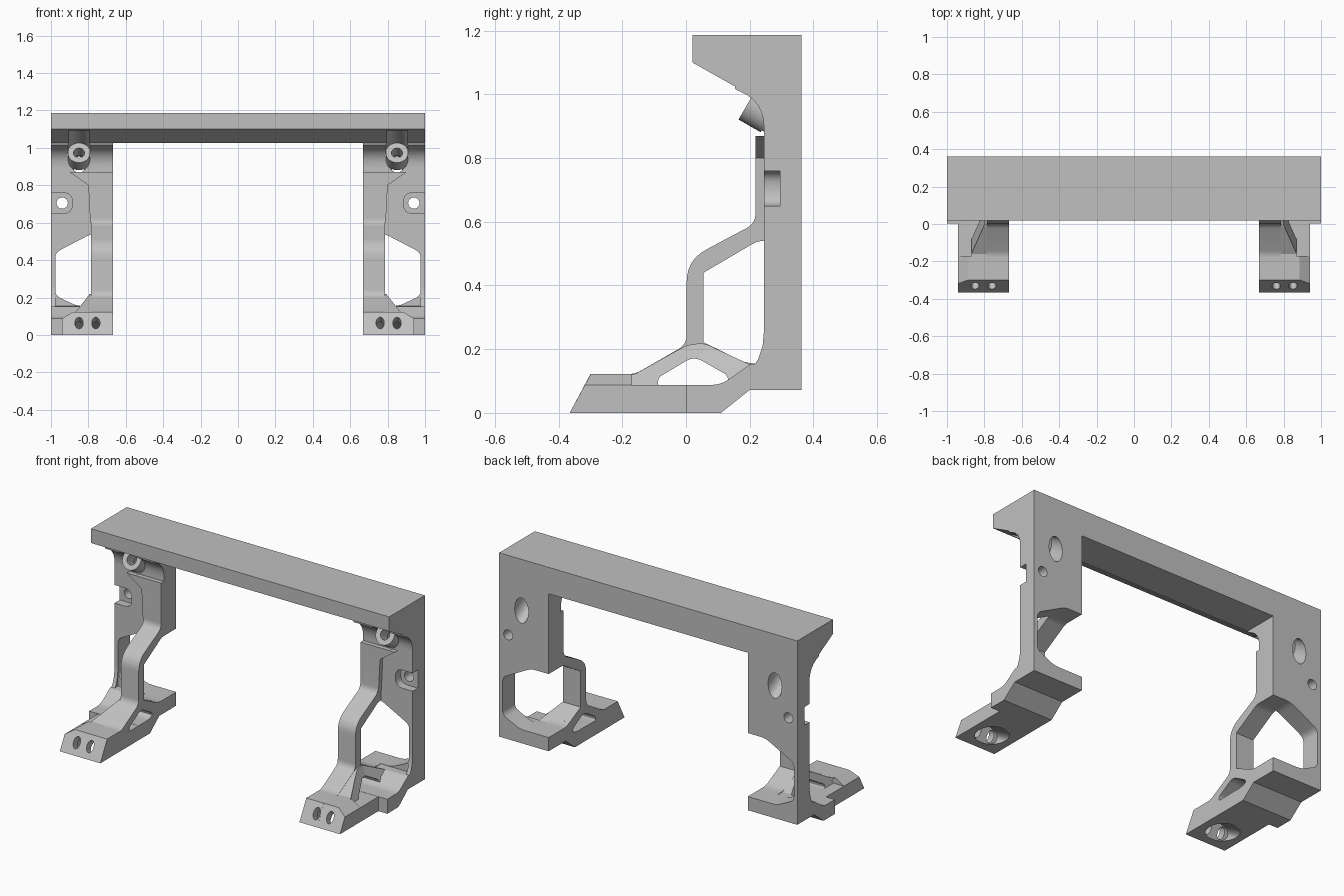
import bpy, bmesh, math
from mathutils import Vector, Matrix

if "Cube" in bpy.data.objects:
    bpy.data.objects.remove(bpy.data.objects["Cube"], do_unlink=True)

grey = bpy.data.materials.new("plain_grey")
grey.use_nodes = True
grey.diffuse_color = (0.53, 0.53, 0.53, 1)
grey.node_tree.nodes["Principled BSDF"].inputs["Base Color"].default_value = grey.diffuse_color


def rounded(points, steps=6):
    """Corners given as (a, b, radius-length) become smooth curves."""
    out, n = [], len(points)
    for i, p in enumerate(points):
        c = Vector(p[:2])
        if len(p) == 2:
            out.append(c)
            continue
        a = c + (Vector(points[i - 1][:2]) - c).normalized() * p[2]
        b = c + (Vector(points[(i + 1) % n][:2]) - c).normalized() * p[2]
        for k in range(steps + 1):
            t = k / steps
            out.append(a * (1 - t) ** 2 + c * 2 * t * (1 - t) + b * t * t)
    return out


def finish(bm, name):
    bmesh.ops.recalc_face_normals(bm, faces=bm.faces)
    mesh = bpy.data.meshes.new(name)
    bm.to_mesh(mesh)
    bm.free()
    mesh.materials.append(grey)
    ob = bpy.data.objects.new(name, mesh)
    bpy.context.collection.objects.link(ob)
    return ob


def prism(name, axis, points, lo, hi):
    """Extrude a profile: (y, z) along x, or (x, z) along y."""
    def at(p, d):
        return (d, p[0], p[1]) if axis == "x" else (p[0], d, p[1])
    bm = bmesh.new()
    pts = rounded(points)
    face = bm.faces.new([bm.verts.new(at(p, lo)) for p in pts])
    ext = bmesh.ops.extrude_face_region(bm, geom=[face])
    move = Vector(at((0, 0), hi - lo))
    bmesh.ops.translate(bm, vec=move, verts=[g for g in ext["geom"] if isinstance(g, bmesh.types.BMVert)])
    return finish(bm, name)


def cylinder(name, start, direction, r, length, sx=1, sy=1):
    d = Vector(direction).normalized()
    mid = Vector(start) + d * length / 2
    m = Matrix.Translation(mid) @ d.to_track_quat("Z", "Y").to_matrix().to_4x4() @ Matrix.Diagonal((sx, sy, 1, 1))
    bm = bmesh.new()
    bmesh.ops.create_cone(bm, cap_ends=True, segments=32, radius1=r, radius2=r, depth=length, matrix=m)
    return finish(bm, name)


IN = Vector((0, 0.866, -0.5))      # shared direction of all slanted holes
INNER = 0.668                      # inner side of the posts and feet

# Cutters
boss_face = Vector((0.85, 0.195, 0.973))
bolt_hole = cylinder("bolt_hole", boss_face - IN * 0.1, IN, 0.03, 0.4)
bolt_pocket = cylinder("bolt_pocket", boss_face + IN * 0.08, IN, 0.046, 0.25, 1, 1.45)
boss_clearance = cylinder("boss_clearance", boss_face - IN * 0.2, IN, 0.061, 0.2)
boss_clearance.modifiers.new("mirror", "MIRROR").use_mirror_merge = False
pin_hole = cylinder("pin_hole", (0.94, 0.2, 0.705), (0, 1, 0), 0.03, 0.3)
pin_recess = prism("pin_recess", "y", [(0.885, 0.65, 0.05), (1.1, 0.65), (1.1, 0.76), (0.885, 0.76, 0.05)], 0.2, 0.295)
foot_window = prism("foot_window", "x", [(-0.09, 0.087, 0.008), (0.135, 0.087, 0.008), (0.13, 0.118, 0.012),
                                         (0.025, 0.178, 0.03), (-0.085, 0.112, 0.01)], 0.5, 1.1)
toe_face = Vector((0.805, -0.333, 0.065))
toe_slots = [cylinder("toe_slot", toe_face + Vector((s, 0, 0)) - IN * 0.1, IN, 0.022, 0.4, 1, 1.6)
             for s in (-0.045, 0.045)]
toe_pocket = cylinder("toe_pocket", toe_face + IN * 0.05, IN, 0.048, 0.3, 1.9, 1)
cutters = [bolt_hole, bolt_pocket, boss_clearance, pin_hole, pin_recess, foot_window, toe_pocket] + toe_slots
bolt = [bolt_hole, bolt_pocket]
toe_cuts = toe_slots + [toe_pocket]

parts = []


def add_part(ob, cuts=(), mirror=True):
    for c in cuts:
        mod = ob.modifiers.new("cut", "BOOLEAN")
        mod.operation, mod.solver, mod.object = "DIFFERENCE", "EXACT", c
    if mirror:
        ob.modifiers.new("mirror", "MIRROR").use_mirror_merge = False
    parts.append(ob)


# Top beam with sloped underside, hollowed in front of the bolt bosses
add_part(prism("top_beam", "x", [(0.02, 1.187), (0.02, 1.1), (0.15, 1.027), (0.362, 1.027), (0.362, 1.187)], -1, 1),
         [boss_clearance], mirror=False)

# Upright plate with an open notch on the inner side
plate = prism("post_plate", "y", [(INNER, 1.06), (INNER, 0.54), (0.785, 0.54, 0.03), (0.977, 0.44, 0.03),
                                  (0.977, 0.21, 0.03), (0.86, 0.155, 0.03), (INNER, 0.155),
                                  (INNER, 0.072), (1, 0.072), (1, 1.06)], 0.245, 0.362)
add_part(plate, bolt + [pin_hole, pin_recess])

# Concave transition under the beam
add_part(prism("beam_fillet", "x", [(0.15, 1.05), (0.155, 1.015), (0.245, 0.98, 0.085), (0.245, 0.87),
                                    (0.3, 0.87), (0.3, 1.05)], INNER, 1), bolt + [boss_clearance])

# Slanted bolt boss
add_part(cylinder("bolt_boss", boss_face, IN, 0.06, 0.1), bolt)

# Raised pad on the front of the post
add_part(prism("front_pad", "y", [(INNER, 0.6), (0.79, 0.6), (0.8, 0.8), (0.9, 0.87), (INNER, 0.87)], 0.218, 0.26), bolt)

# Bent leg, one continuous profile from post to toe
leg = prism("bent_leg", "x", [(0.218, 0.8), (0.218, 0.595, 0.03), (0.002, 0.48, 0.07), (0.002, 0.215, 0.03),
                              (-0.16, 0.122, 0.02), (-0.3, 0.122), (-0.365, 0), (0.11, 0), (0.2, 0.072),
                              (0.362, 0.072), (0.362, 0.155), (0.19, 0.155, 0.03), (0.055, 0.222),
                              (0.055, 0.44), (0.225, 0.54, 0.02), (0.3, 0.54), (0.3, 0.8)], INNER, 0.787)
add_part(leg, [foot_window] + toe_cuts)

# Ridge widening the leg towards the foot, tapering with height
ridge = prism("foot_ridge", "x", [(-0.2, 0.08), (-0.2, 0.122), (-0.16, 0.122), (0.002, 0.213, 0.02),
                                  (0.055, 0.22, 0.02), (0.2, 0.152), (0.2, 0.08)], 0.7, 0.87)
for v in ridge.data.vertices:
    if v.co.x > 0.8:
        v.co.x -= max(0, v.co.z - 0.122) * 0.8
add_part(ridge, [foot_window])

# Toe block with slanted front face
toe = prism("toe_block", "y", [(INNER, 0), (0.94, 0), (0.94, 0.087), (0.885, 0.122), (INNER, 0.122)], -0.365, -0.17)
for v in toe.data.vertices:
    if v.co.y < -0.3:
        v.co.y += v.co.z * 0.54
add_part(toe, toe_cuts)

# Foot plate and wider heel
add_part(prism("foot_plate", "x", [(-0.2, 0), (0.05, 0), (0.05, 0.087), (-0.2, 0.087)], INNER, 0.94), [toe_pocket])
add_part(prism("heel_block", "x", [(0.002, 0), (0.11, 0), (0.2, 0.072), (0.3, 0.072), (0.3, 0.155),
                                   (0.2, 0.152), (0.11, 0.088, 0.03), (0.002, 0.088)], INNER, 1))

# Thin curved gusset on the outer side
add_part(prism("outer_gusset", "x", [(0.08, 0.087), (0.245, 0.1, 0.16), (0.245, 0.29), (0.3, 0.29),
                                     (0.3, 0.08), (0.2, 0.075)], 0.977, 1))

# Bake cuts and mirroring, then drop the cutters
depsgraph = bpy.context.evaluated_depsgraph_get()
depsgraph.update()
baked = [bpy.data.meshes.new_from_object(ob.evaluated_get(depsgraph)) for ob in parts]
for ob, mesh in zip(parts, baked):
    ob.modifiers.clear()
    ob.data = mesh
for c in cutters:
    bpy.data.objects.remove(c, do_unlink=True)

# Smooth the curved faces, keep the hard edges
bpy.ops.object.select_all(action="DESELECT")
for ob in parts:
    ob.select_set(True)
bpy.context.view_layer.objects.active = parts[0]
bpy.ops.object.shade_smooth_by_angle(angle=math.radians(25))
